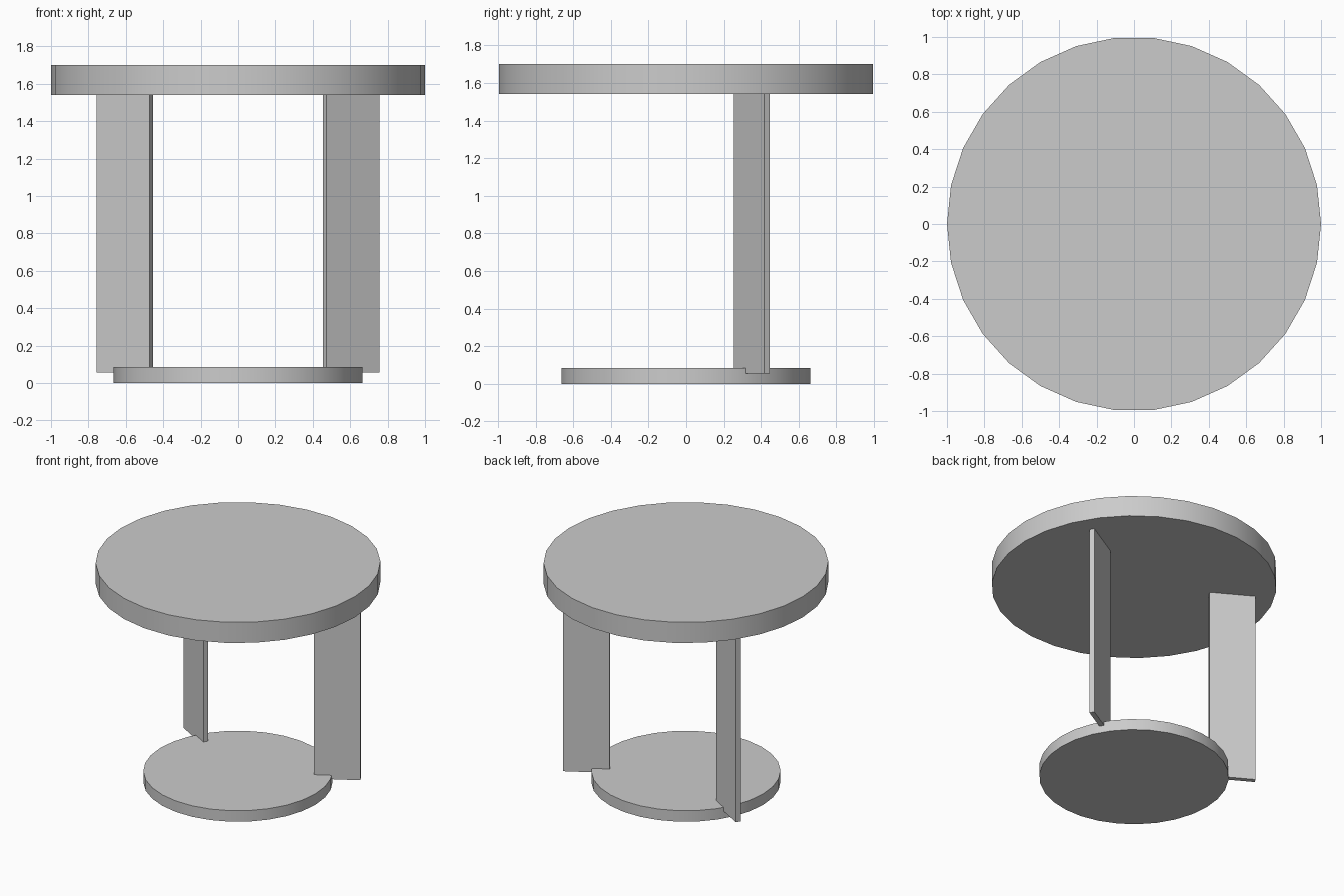
import bpy
from math import radians, cos, sin

cube = bpy.data.objects.get("Cube")
if cube:
    bpy.data.objects.remove(cube, do_unlink=True)

GREY = (0.6, 0.6, 0.6, 1.0)
grey = bpy.data.materials.new("plain grey")
grey.use_nodes = True
grey.diffuse_color = GREY
grey.node_tree.nodes["Principled BSDF"].inputs["Base Color"].default_value = GREY


def disc(name, radius, bottom, top):
    """Thirty-sided slab with a smooth rim, one corner on the x axis."""
    bpy.ops.mesh.primitive_cylinder_add(
        vertices=30, radius=radius, depth=top - bottom,
        location=(0, 0, (top + bottom) / 2), rotation=(0, 0, radians(90)))
    obj = bpy.context.object
    obj.name = name
    bpy.ops.object.transform_apply(location=False)
    bpy.ops.object.shade_smooth_by_angle(angle=radians(30))
    obj.data.materials.append(grey)


def leg(name, angle):
    """Upright plank pointing outward from the centre."""
    reach, bottom, top = 0.70, 0.055, 1.54
    bpy.ops.mesh.primitive_cube_add(
        size=1, rotation=(0, 0, angle),
        location=(reach * cos(angle), reach * sin(angle), (bottom + top) / 2))
    obj = bpy.context.object
    obj.name = name
    obj.scale = (0.328, 0.036, top - bottom)
    bpy.ops.object.transform_apply(location=False)
    obj.data.materials.append(grey)


# Table top and lower shelf
disc("table_top", 1.0, 1.54, 1.70)
disc("base_disc", 0.665, 0.0, 0.085)

# Two radial legs towards the back
leg("left_leg", radians(30))
leg("right_leg", radians(150))
